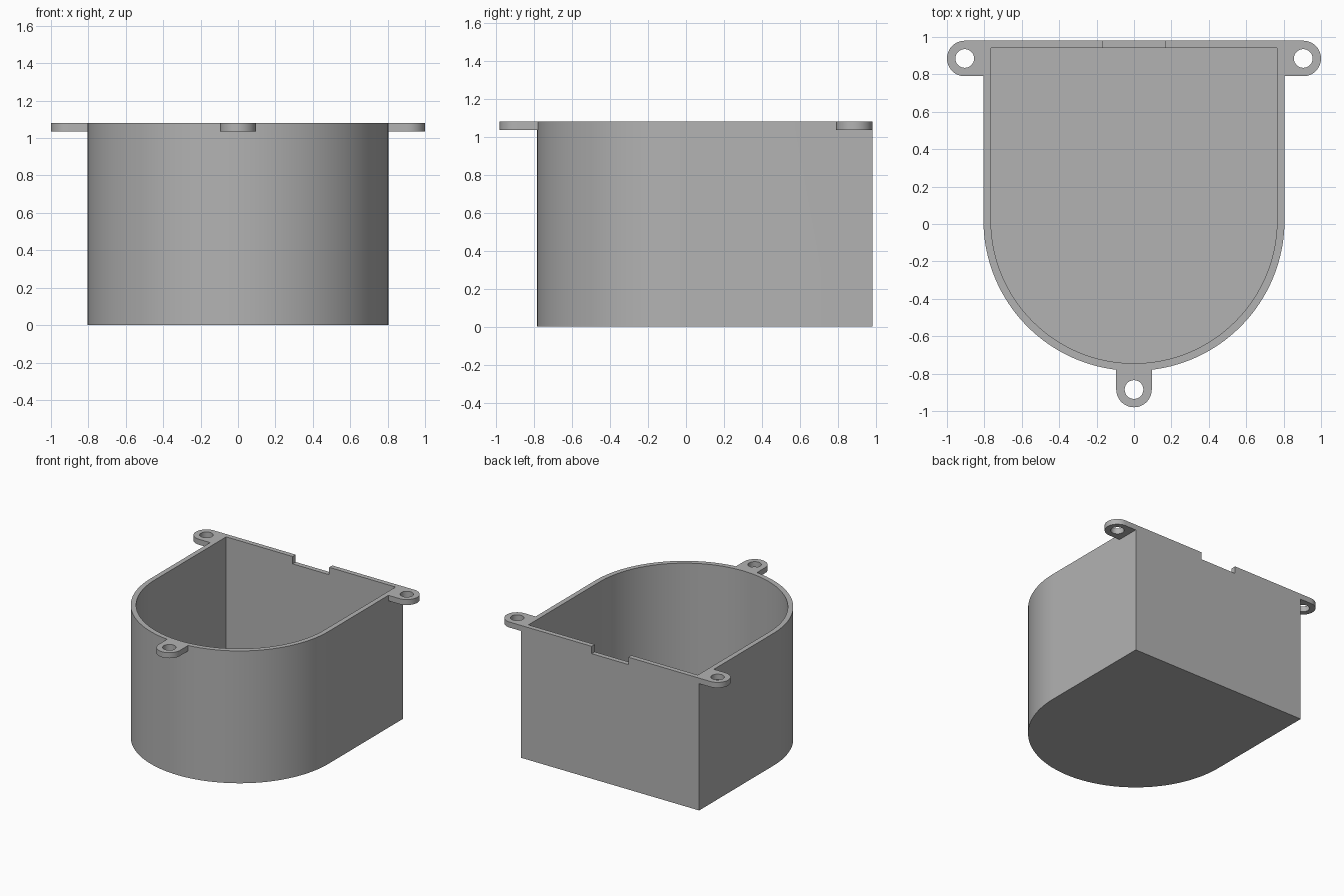
import bpy, bmesh, math

if "Cube" in bpy.data.objects:
    bpy.data.objects.remove(bpy.data.objects["Cube"], do_unlink=True)

TOP = 1.08        # rim height
BACK = 0.98       # outer face of the back wall
ARC_Y = 0.02      # centre of the rounded front
RADIUS = 0.805
WALL = 0.04
TAB_R = 0.095
HOLE_R = 0.05
TAB_Z = TOP - 0.045

grey = bpy.data.materials.new("plain_grey")
grey.use_nodes = True
colour = (0.45, 0.45, 0.45, 1)
grey.diffuse_color = colour
grey.node_tree.nodes["Principled BSDF"].inputs["Base Color"].default_value = colour


def arc(cx, cy, r, start, end, steps):
    angles = [math.radians(start + (end - start) * i / steps) for i in range(steps + 1)]
    return [(cx + r * math.cos(a), cy + r * math.sin(a)) for a in angles]


def prism(name, outline, z0, z1):
    """Extrude a counter-clockwise outline from z0 to z1."""
    bm = bmesh.new()
    face = bm.faces.new([bm.verts.new((x, y, z0)) for x, y in outline])
    top = bmesh.ops.extrude_face_region(bm, geom=[face], use_keep_orig=True)
    verts = [v for v in top["geom"] if isinstance(v, bmesh.types.BMVert)]
    bmesh.ops.translate(bm, verts=verts, vec=(0, 0, z1 - z0))
    bmesh.ops.recalc_face_normals(bm, faces=bm.faces)
    mesh = bpy.data.meshes.new(name)
    bm.to_mesh(mesh)
    bm.free()
    mesh.materials.append(grey)
    obj = bpy.data.objects.new(name, mesh)
    bpy.context.collection.objects.link(obj)
    return obj


def combine(target, other, operation):
    """Apply a boolean and drop the helper."""
    mod = target.modifiers.new("boolean", 'BOOLEAN')
    mod.operation, mod.solver, mod.object = operation, 'EXACT', other
    bpy.context.view_layer.objects.active = target
    bpy.ops.object.modifier_apply(modifier=mod.name)
    bpy.data.objects.remove(other, do_unlink=True)


def d_shape(r, back):
    return arc(0, ARC_Y, r, 180, 360, 64) + [(r, back), (-r, back)]


def rectangle(x0, x1, y0, y1):
    return [(x0, y0), (x1, y0), (x1, y1), (x0, y1)]


# D-shaped box
box = prism("box_shell", d_shape(RADIUS, BACK), 0, TOP)

# Screw tabs: (centre x, centre y, outward direction in degrees)
tabs = [(0.905, BACK - TAB_R, 0), (-0.905, BACK - TAB_R, 180), (0, -0.885, 270)]
for x, y, facing in tabs:
    a = math.radians(facing)
    dx, dy = -0.125 * math.cos(a), -0.125 * math.sin(a)
    rounded = arc(x, y, TAB_R, facing - 90, facing + 90, 24)
    root = [(px + dx, py + dy) for px, py in (rounded[-1], rounded[0])]
    combine(box, prism("screw_tab", rounded + root, TAB_Z, TOP), 'UNION')

# Hollow interior, screw holes and the notch in the back rim
combine(box, prism("cavity", d_shape(RADIUS - WALL, BACK - WALL), WALL, TOP + 0.2), 'DIFFERENCE')
for x, y, _ in tabs:
    hole = arc(x, y, HOLE_R, 0, 360, 32)[:-1]
    combine(box, prism("screw_hole", hole, TAB_Z - 0.1, TOP + 0.1), 'DIFFERENCE')
notch = rectangle(-0.165, 0.165, BACK - WALL - 0.03, BACK + 0.1)
combine(box, prism("rim_notch", notch, TOP - 0.06, TOP + 0.1), 'DIFFERENCE')

# Smooth curved walls, crisp edges
bpy.ops.object.select_all(action='DESELECT')
box.select_set(True)
bpy.context.view_layer.objects.active = box
bpy.ops.object.shade_smooth_by_angle(angle=math.radians(30))
